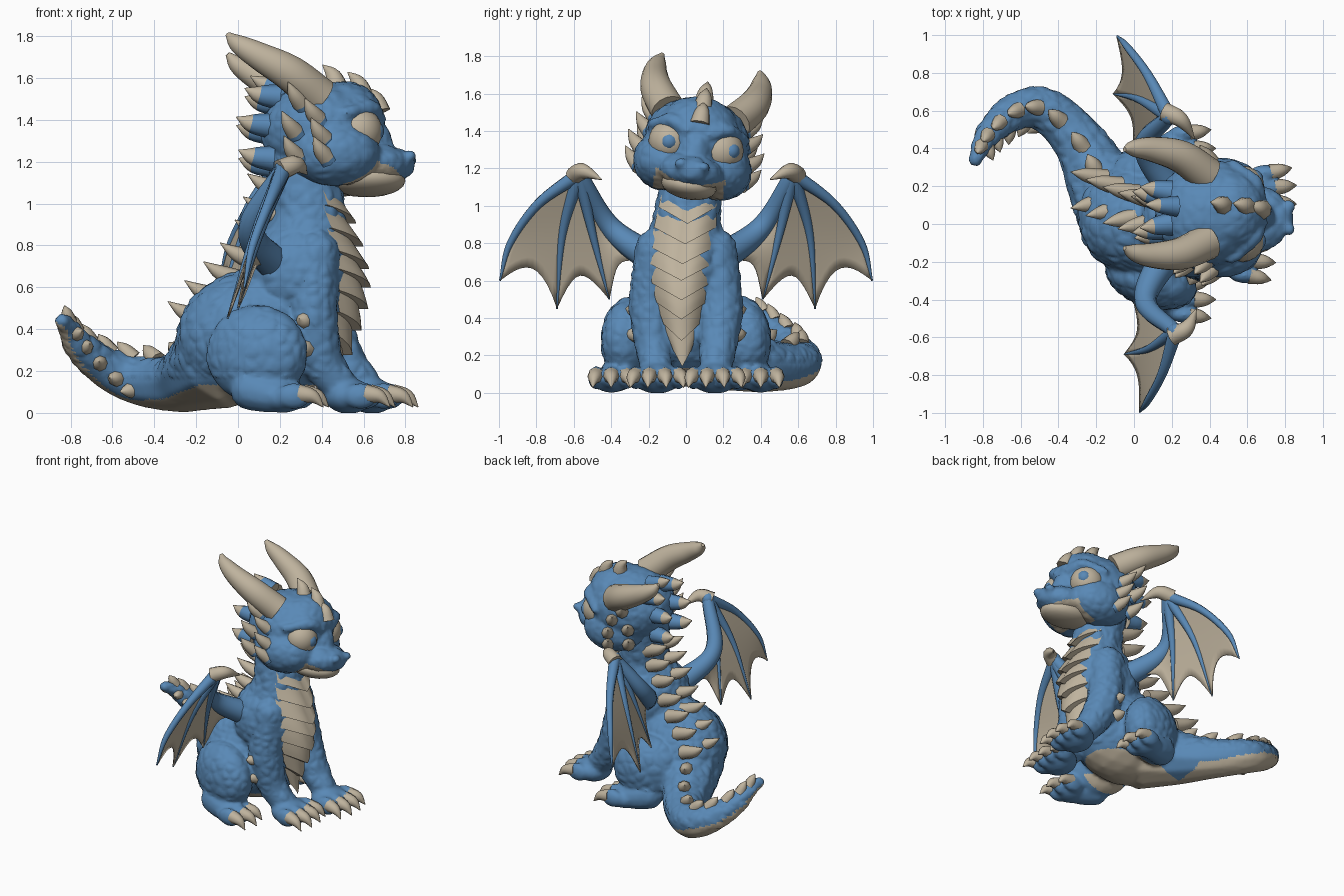
import bpy, bmesh, math
from mathutils import Vector, Matrix, noise

cube = bpy.data.objects.get("Cube")
if cube:
    bpy.data.objects.remove(cube, do_unlink=True)


def material(name, rgb):
    m = bpy.data.materials.new(name)
    m.use_nodes = True
    m.diffuse_color = (*rgb, 1)
    node = next(n for n in m.node_tree.nodes if n.type == 'BSDF_PRINCIPLED')
    node.inputs["Base Color"].default_value = (*rgb, 1)
    return m


MATS = [material("scale_blue", (0.1, 0.25, 0.47)), material("horn_beige", (0.52, 0.45, 0.34))]
BLUE, BEIGE = 0, 1


def shade(mesh):
    mesh.polygons.foreach_set("use_smooth", [True] * len(mesh.polygons))
    mesh.set_sharp_from_angle(angle=math.radians(45))


def finish(name, bm):
    bmesh.ops.recalc_face_normals(bm, faces=bm.faces[:])
    mesh = bpy.data.meshes.new(name)
    bm.to_mesh(mesh)
    bm.free()
    for m in MATS:
        mesh.materials.append(m)
    shade(mesh)
    ob = bpy.data.objects.new(name, mesh)
    bpy.context.scene.collection.objects.link(ob)
    return ob


def curve(pts, steps=6):
    """Smooth path through points (x, y, z, radius)."""
    p = [Vector(q) for q in pts]
    p = [2 * p[0] - p[1]] + p + [2 * p[-1] - p[-2]]
    out = []
    for a, b, c, d in zip(p, p[1:], p[2:], p[3:]):
        for k in range(steps):
            t = k / steps
            out.append(b + 0.5 * t * (c - a + t * (2 * a - 5 * b + 4 * c - d + t * (3 * b - 3 * c + d - a))))
    return out + [p[-2]]


def at(path, t):
    f = t * (len(path) - 1)
    i = min(int(f), len(path) - 2)
    return path[i].lerp(path[i + 1], f - i)


def tube(bm, path, sides=10, mat=BEIGE, blue_part=0):
    """Tapered tube; its first blue_part is blue."""
    rings, quat, last = [], None, None
    for i, p in enumerate(path):
        d = (path[min(i + 1, len(path) - 1)] - path[max(i - 1, 0)]).to_3d().normalized()
        quat = last.rotation_difference(d) @ quat if last else d.to_track_quat('Z', 'X')
        last = d
        ring = []
        for k in range(sides):
            a = math.tau * k / sides
            ring.append(bm.verts.new(p.to_3d() + quat @ Vector((math.cos(a), math.sin(a), 0)) * max(p.w, 0.002)))
        rings.append(ring)
    for i, (r, s) in enumerate(zip(rings, rings[1:])):
        for k in range(sides):
            n = (k + 1) % sides
            f = bm.faces.new((r[k], r[n], s[n], s[k]))
            f.material_index = BLUE if i < blue_part * (len(path) - 1) else mat
    for r in (rings[0], rings[-1]):
        bm.faces.new(r).material_index = mat


def spike(bm, base, direction, length, radius, bend=(0, 0, 0), blue_part=0):
    b, d = Vector(base), Vector(direction).normalized() * length
    mid = b + d * 0.5
    tip = b + d + Vector(bend) * length
    tube(bm, curve([(*(b - d * 0.2), radius), (*mid, radius * 0.7), (*tip, 0.002)], 4), 8, BEIGE, blue_part)


def ball(bm, centre, radii, mat=BLUE, turn=Matrix(), detail=3):
    m = Matrix.Translation(centre) @ turn @ Matrix.Diagonal((*radii, 1))
    new = bmesh.ops.create_icosphere(bm, subdivisions=detail, radius=1, matrix=m)
    for f in {f for v in new["verts"] for f in v.link_faces}:
        f.material_index = mat


def limb(bm, pts):
    for p in curve(pts, 7):
        ball(bm, p.to_3d(), (p.w,) * 3, detail=2)


def skin(name, bm, is_beige, bumps):
    """Fuse overlapping blobs into one scaly surface."""
    ob = finish(name, bm)
    remesh = ob.modifiers.new("fuse", 'REMESH')
    remesh.mode, remesh.voxel_size = 'VOXEL', 0.013
    relax = ob.modifiers.new("relax", 'SMOOTH')
    relax.factor, relax.iterations = 0.5, 6
    graph = bpy.context.evaluated_depsgraph_get()
    mesh = bpy.data.meshes.new_from_object(ob.evaluated_get(graph))
    ob.modifiers.clear()
    ob.data = mesh
    mesh.materials.clear()
    for m in MATS:
        mesh.materials.append(m)
    for p in mesh.polygons:
        p.material_index = BEIGE if is_beige(p.center) else BLUE
    normals = [v.normal.copy() for v in mesh.vertices]
    for v, n in zip(mesh.vertices, normals):
        near = noise.voronoi(v.co * 15)[0]
        if v.co.z > 0.17:
            v.co += n * bumps * min((near[1] - near[0]) * 2, 1)
        v.co.z = max(v.co.z, 0)
    mesh.update()
    shade(mesh)


# Torso, neck, tail and legs
body, claws, spines = bmesh.new(), bmesh.new(), bmesh.new()
ball(body, (0.29, -0.01, 0.66), (0.26, 0.27, 0.28))
ball(body, (0.36, -0.01, 0.71), (0.2, 0.21, 0.25))
ball(body, (0.1, 0, 0.36), (0.39, 0.29, 0.33))
ball(body, (-0.02, 0.05, 0.33), (0.28, 0.26, 0.29))
limb(body, [(0.3, 0.04, 1.25, 0.17), (0.33, 0.02, 1.05, 0.175), (0.34, 0, 0.88, 0.19), (0.3, 0, 0.7, 0.25)])
tail = [(-0.05, 0.05, 0.27, 0.25), (-0.17, 0.22, 0.2, 0.19), (-0.28, 0.42, 0.145, 0.145), (-0.46, 0.6, 0.15, 0.12),
        (-0.62, 0.6, 0.21, 0.1), (-0.75, 0.5, 0.31, 0.075), (-0.81, 0.41, 0.4, 0.05), (-0.84, 0.34, 0.44, 0.035)]
limb(body, tail)
path = curve(tail, 6)


def outward(p):
    """Level direction away from the middle of the tail curl."""
    return Vector((p.x + 0.45, p.y - 0.35, 0)).normalized()


def foot(x, y, offsets):
    for o in offsets:
        tx = x + 0.07 - abs(o) * 0.3
        ball(body, (tx, y + o, 0.08), (0.085, 0.045, 0.065), detail=2)
        spike(claws, (tx + 0.045, y + o * 1.05, 0.087), (1, o * 2, -0.2), 0.1, 0.046, (0, 0, -0.4))


for s, step in ((-1, -0.06), (1, 0.05)):
    # front leg
    limb(body, [(0.37, 0.155 * s, 0.76, 0.12), (0.39 + step / 2, 0.185 * s, 0.46, 0.12),
                (0.47 + step, 0.17 * s, 0.23, 0.1), (0.59 + step, 0.155 * s, 0.085, 0.08)])
    ball(body, (0.59 + step, 0.155 * s, 0.08), (0.12, 0.13, 0.085))
    foot(0.61 + step, 0.155 * s, (-0.115, -0.04, 0.04, 0.115))
    # hind leg, knee turned out
    ball(body, (0.09, 0.29 * s, 0.28), (0.25, 0.15, 0.235), turn=Matrix.Rotation(0.33 * s, 4, 'Z'))
    limb(body, [(0.06, 0.35 * s, 0.11, 0.1), (0.14, 0.38 * s, 0.09, 0.09), (0.23, 0.4 * s, 0.075, 0.075)])
    ball(body, (0.22, 0.4 * s, 0.07), (0.1, 0.1, 0.07))
    foot(0.22, 0.4 * s, (-0.08, 0, 0.08))
    # elbow spikes
    for z in (0.44, 0.31):
        spike(spines, (0.35 + step / 2, 0.27 * s, z), (-0.5, s, 0.2), 0.06, 0.045)


def underside(c):
    near = min(path, key=lambda p: (p.to_3d() - c).length_squared)
    roll = min(max((-0.35 - near.x) * 3, 0), 0.6)
    down = (Vector((0, 0, -1)) + outward(near) * roll).normalized()
    on_trunk = c.x < -0.18 or (c.x < 0.38 and abs(c.y) < 0.25)
    return on_trunk and (c - near.to_3d()).dot(down) > 0.55 * near.w


skin("body", body, underside, 0.007)
finish("claws", claws)

# Paired spines down the back
for x, y, z in [(0.2, 0.06, 1.06), (0.18, 0.05, 0.95), (0.14, 0.05, 0.84), (0.07, 0.07, 0.73),
                (-0.01, 0.1, 0.64), (-0.1, 0.14, 0.55), (-0.18, 0.18, 0.45)]:
    for s in (-1, 1):
        spike(spines, (x, y + 0.065 * s, z), (-1, 0.2 * s, 0.4), 0.17, 0.052, (0, 0, 0.12))

# Tail plates on top and on the inner side
for i in range(8, len(path) - 3, 4):
    p, d = path[i], (path[i + 1] - path[i - 1]).to_3d().normalized()
    inner = (Vector((0, 0, -0.6)) - outward(p)).normalized()
    size = 0.032 + p.w * 0.12
    spike(spines, p.to_3d() + Vector((0, 0, p.w * 0.95)), d * 0.8 + Vector((0, 0, 0.6)), size * 2, size)
    if i > 16:
        spike(spines, p.to_3d() + inner * p.w * 0.9, d * 1.2 + inner, size * 1.9, size)
finish("back_spines", spines)

# Chevron belly plates
belly = bmesh.new()
front = curve([(0.49, 0.015, 1.06, 0.14), (0.53, 0.005, 0.93, 0.16), (0.575, -0.015, 0.78, 0.17),
               (0.59, -0.025, 0.66, 0.17), (0.57, -0.025, 0.52, 0.15), (0.515, -0.025, 0.38, 0.11),
               (0.46, -0.02, 0.2, 0.05)])
plates, steps, cols = 8, 4, 12
rows = []
for i in range(plates * steps):
    k = (i % steps) / (steps - 1)
    p = at(front, (i // steps + k) / plates)
    row = []
    for c in range(cols + 1):
        v = 2 * c / cols - 1
        row.append(belly.verts.new((p.x + 0.045 * k * (1 - v * v / 2) - 4.7 * (p.w * v) ** 2, p.y + v * p.w,
                                    p.z - 0.09 * (1 - abs(v)) + 0.03)))
    rows.append(row)
for a, b in zip(rows, rows[1:]):
    for c in range(cols):
        belly.faces.new((a[c], b[c], b[c + 1], a[c + 1])).material_index = BEIGE
finish("belly_plates", belly)

# Head, tilted to one side
TILT = Matrix.Rotation(-0.18, 4, 'X')
PLACE = Matrix.Translation((0.4, 0.05, 1.3)) @ TILT


def hp(x, y, z):
    return PLACE @ Vector((x, y, z))


def hd(x, y, z):
    return TILT.to_3x3() @ Vector((x, y, z))


head, horns, eyes, frill = bmesh.new(), bmesh.new(), bmesh.new(), bmesh.new()
for centre, radii in [((0, 0, 0.04), (0.29, 0.285, 0.24)), ((0.1, 0, 0.1), (0.2, 0.22, 0.185)),
                      ((0.26, 0, -0.12), (0.165, 0.175, 0.1)), ((0.36, 0, -0.115), (0.085, 0.1, 0.075)),
                      ((0.2, 0, -0.02), (0.14, 0.1, 0.14)), ((0, 0, -0.12), (0.26, 0.2, 0.13))]:
    ball(head, hp(*centre), radii, turn=TILT)
for s in (-1, 1):
    ball(head, hp(0.06, 0.155 * s, -0.09), (0.22, 0.165, 0.155), turn=TILT)
    ball(head, hp(0.42, 0.06 * s, -0.085), (0.03, 0.035, 0.03), turn=TILT)
    limb(head, [(*hp(0.27, 0.06 * s, 0.09), 0.035), (*hp(0.235, 0.15 * s, 0.13), 0.04),
                (*hp(0.12, 0.25 * s, 0.09), 0.03)])
    # eye with iris
    socket = hp(0.175, 0.142 * s, 0.02)
    ball(eyes, socket, (0.115,) * 3, BEIGE)
    gaze = Vector((0.8, 0.6, -0.02)) if s > 0 else Vector((0.99, -0.05, 0))
    ball(eyes, socket + gaze * 0.074, (0.05,) * 3, BLUE)
    # curved horn
    tube(horns, curve([(*hp(-0.01, 0.18 * s, 0.18), 0.095), (*hp(-0.15, 0.26 * s, 0.28), 0.087),
                       (*hp(-0.3, 0.285 * s, 0.36), 0.067), (*hp(-0.4, 0.28 * s, 0.42), 0.045),
                       (*hp(-0.45, 0.265 * s, 0.47), 0.012)]), 16)
    # cheek frill
    for x, y, z in [(-0.1, 0.25, 0.14), (-0.02, 0.265, 0.06), (0.01, 0.29, -0.04), (0.02, 0.29, -0.13),
                    (-0.13, 0.25, 0), (-0.12, 0.25, -0.12)]:
        spike(frill, hp(x, y * s, z), hd(-0.5, 0.65 * s, 0.55), 0.12, 0.047, (0, 0, 0.15), 0.1)
    # nape spikes
    for x, z in ((-0.23, 0.2), (-0.27, 0.06), (-0.26, -0.1)):
        spike(frill, hp(x, 0.09 * s, z), hd(-1, 0.15 * s, 0.1), 0.14, 0.062, (0, 0, 0.15), 0.4)
for x, z in ((0.07, 0.27), (0.19, 0.235), (0.27, 0.16)):
    spike(frill, hp(x, 0, z), hd(-0.35, 0, 1), 0.105, 0.055, (-0.3, 0, 0))
spike(frill, hp(-0.2, 0, 0.25), hd(-1, 0, 0.35), 0.15, 0.055, (0, 0, 0.1), 0.4)


def lip(c):
    p = PLACE.inverted() @ c
    return p.z < -0.185 + 1.6 * p.y * p.y and p.x > 0.1 and abs(p.y) < 0.19


skin("head", head, lip, 0.005)
jaw = bmesh.new()
ball(jaw, hp(0.215, 0, -0.195), (0.185, 0.15, 0.075), BEIGE, TILT)
finish("lower_jaw", jaw)
finish("horns", horns)
finish("eyes", eyes)
finish("head_spikes", frill)

# Wings
for s, side in ((-1, "right"), (1, "left")):
    def w(x, y, z, r):
        return (x - (0.2 * (y - 0.4) if s > 0 else 0), y * s, z, r)

    wrist = w(0.22, 0.57, 1.17, 0.04)
    arm = curve([wrist, w(0.06, 0.4, 0.88, 0.06), w(0.2, 0.12, 0.68, 0.09)], 12)
    fingers = [curve([wrist, w(0.15, 0.79, 1.01, 0.026), w(0.07, 0.94, 0.8, 0.019), w(0.03, 0.995, 0.6, 0.005)], 8),
               curve([wrist, w(0.08, 0.66, 0.85, 0.022), w(-0.05, 0.69, 0.45, 0.005)], 12),
               curve([wrist, w(0.1, 0.5, 0.85, 0.022), w(0, 0.41, 0.5, 0.005)], 12)]
    bones, web = bmesh.new(), bmesh.new()
    for c in fingers + [arm]:
        tube(bones, c, 10, BLUE)
    ball(bones, wrist[:3], (0.045,) * 3)
    tube(bones, curve([w(0.2, 0.595, 1.16, 0.052), w(0.28, 0.55, 1.185, 0.042), w(0.33, 0.45, 1.14, 0.003)]), 10)
    finish(side + "_wing_bones", bones)
    # scalloped membrane between the bones
    n = 10
    for a, b in zip(fingers, fingers[1:] + [arm]):
        grid = []
        for i in range(n + 1):
            t = 0.02 + 0.98 * i / n
            grid.append([])
            for k in range(n + 1):
                u = k / n
                reach = t * (1 - 0.8 * u * (1 - u))
                grid[-1].append(web.verts.new(at(a, reach).lerp(at(b, reach), u).to_3d()))
        for r, q in zip(grid, grid[1:]):
            for k in range(n):
                web.faces.new((r[k], r[k + 1], q[k + 1], q[k])).material_index = BEIGE
    sheet = finish(side + "_wing_membrane", web)
    thick = sheet.modifiers.new("thickness", 'SOLIDIFY')
    thick.thickness, thick.offset = 0.01, 0
